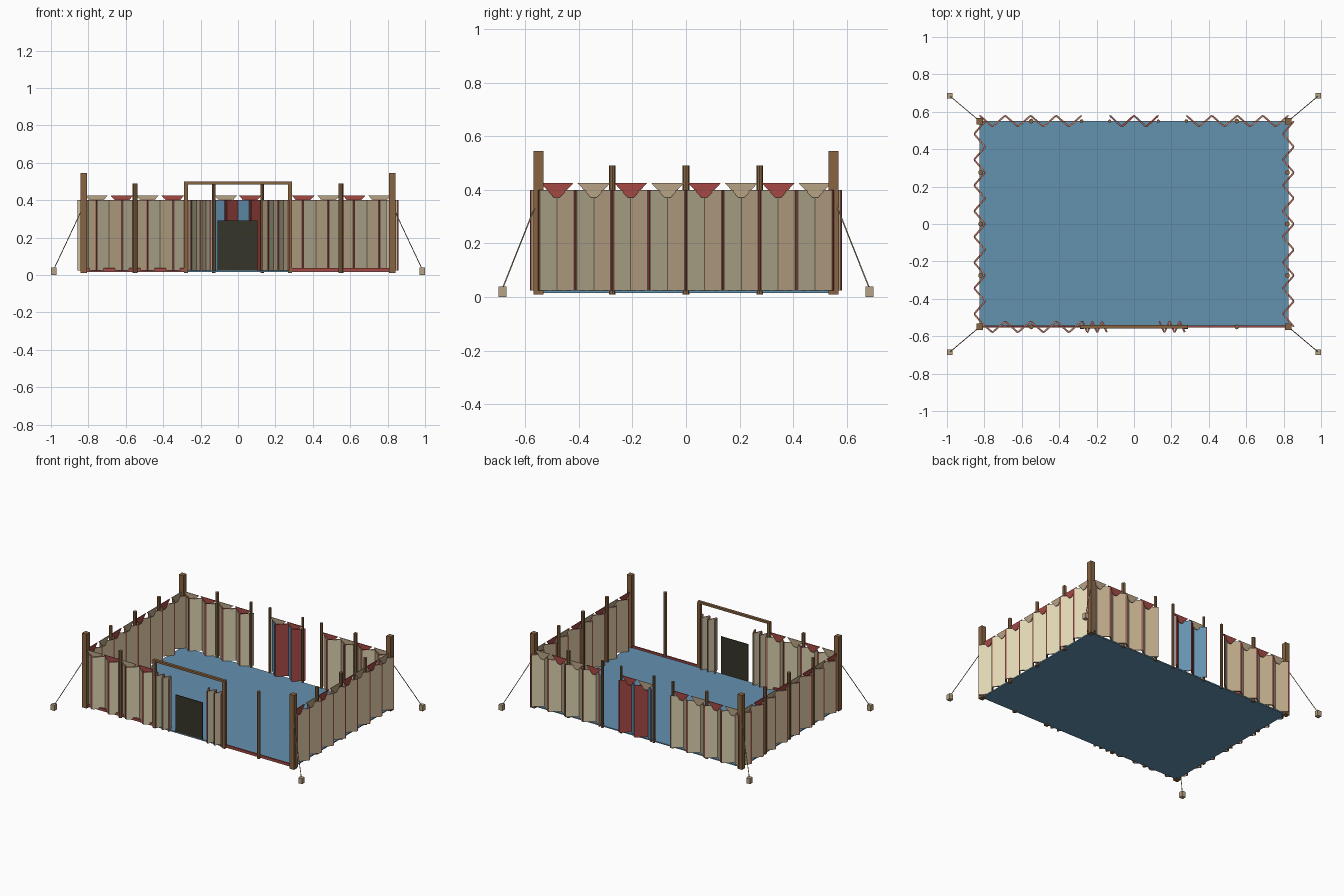
import bpy, bmesh, math
from mathutils import Vector, Matrix

if "Cube" in bpy.data.objects:
    bpy.data.objects.remove(bpy.data.objects["Cube"])


def lin(c):
    c /= 255
    return c / 12.92 if c <= 0.04045 else ((c + 0.055) / 1.055) ** 2.4


def material(name, rgb):
    m = bpy.data.materials.new(name)
    m.diffuse_color = (*[lin(c) for c in rgb], 1)
    m.use_nodes = True
    m.node_tree.nodes["Principled BSDF"].inputs["Base Color"].default_value = m.diffuse_color
    return m


MATS = [material("cream cloth", (222, 212, 178)), material("tan cloth", (185, 164, 134)),
        material("red cloth", (165, 73, 68)), material("blue cloth", (100, 146, 176)),
        material("brown wood", (137, 101, 66)), material("dark screen", (53, 53, 41))]
CREAM, TAN, RED, BLUE, WOOD, DARK = range(6)


def finish(bm, name):
    me = bpy.data.meshes.new(name)
    bmesh.ops.recalc_face_normals(bm, faces=bm.faces)
    bm.to_mesh(me)
    bm.free()
    for m in MATS:
        me.materials.append(m)
    ob = bpy.data.objects.new(name, me)
    bpy.context.collection.objects.link(ob)
    return ob


def add_box(bm, centre, size, mat, angle=0.0):
    M = (Matrix.Translation(centre) @ Matrix.Rotation(angle, 4, 'Z')
         @ Matrix.Diagonal((*size, 1)))
    for v in bmesh.ops.create_cube(bm, size=1, matrix=M)["verts"]:
        for f in v.link_faces:
            f.material_index = mat


def box(name, centre, size, mat):
    bm = bmesh.new()
    add_box(bm, centre, size, mat)
    return finish(bm, name)


def rod(name, a, b, radius, sides, mat):
    a, b = Vector(a), Vector(b)
    d = b - a
    M = Matrix.Translation((a + b) / 2) @ d.to_track_quat('Z', 'Y').to_matrix().to_4x4()
    bm = bmesh.new()
    bmesh.ops.create_cone(bm, cap_ends=True, segments=sides, radius1=radius,
                          radius2=radius, depth=d.length, matrix=M)
    for f in bm.faces:
        f.material_index = mat
    return finish(bm, name)


def pleats(name, start, end, n, outward, first_out, colours, flags=None):
    """Folded cloth wall: red core with coloured plates on both sides, flags on top."""
    a, b, o = Vector((*start, 0)), Vector((*end, 0)), Vector((*outward, 0))
    bm = bmesh.new()
    pts = [a.lerp(b, k / n) + o * (0.03 if (k % 2 == 0) == first_out else -0.03)
           for k in range(n + 1)]
    for k in range(n):
        p, q = pts[k], pts[k + 1]
        d, mid = q - p, (p + q) / 2
        ang = math.atan2(d.y, d.x)
        side = Vector((-d.y, d.x, 0)).normalized()
        add_box(bm, mid + Vector((0, 0, 0.212)), (d.length + 0.002, 0.004, 0.375), RED, ang)
        for s in (-1, 1):
            add_box(bm, mid + side * s * 0.0035 + Vector((0, 0, 0.2115)),
                    (d.length * 0.92, 0.003, 0.373), colours[k % 2], ang)
    # hanging triangular flags along the wall line
    if flags:
        run = (b - a).normalized()
        for i, k in enumerate(range(1, n, 2)):
            c = a.lerp(b, k / n)
            tri = [c - run * 0.061 + Vector((0, 0, 0.425)),
                   c + run * 0.061 + Vector((0, 0, 0.425)),
                   c + run * 0.012 + Vector((0, 0, 0.372)),
                   c - run * 0.012 + Vector((0, 0, 0.372))]
            layers = [[bm.verts.new(v + o * t) for v in tri] for t in (-0.002, 0.002)]
            faces = [bm.faces.new(l) for l in layers]
            for j in range(4):
                m = (j + 1) % 4
                faces.append(bm.faces.new((layers[0][j], layers[0][m],
                                           layers[1][m], layers[1][j])))
            for f in faces:
                f.material_index = flags[i % 2]
    return finish(bm, name)


X, Y = 0.825, 0.55

# floor sheet
box("floor", (0, 0, 0.02), (2 * X, 2 * Y, 0.008), BLUE)

# corner posts, guy ropes and stakes
for sx in (-1, 1):
    for sy in (-1, 1):
        box("corner_post", (sx * X, sy * Y, 0.278), (0.036, 0.036, 0.535), WOOD)
        box("stake", (sx * 0.985, sy * 0.685, 0.02), (0.03, 0.03, 0.04), TAN)
        rod("guy_rope", (sx * X, sy * Y, 0.37), (sx * 0.985, sy * 0.685, 0.03), 0.0025, 6, TAN)


# intermediate wall posts
def post(x, y, r=0.013):
    rod("wall_post", (x, y, 0.01), (x, y, 0.49), r, 8, WOOD)


for sx in (-1, 1):
    for y in (-0.275, 0, 0.275):
        post(sx * 0.82, y)
    post(sx * 0.55, -Y)
    post(sx * 0.55, Y)
    post(sx * 0.28, Y, 0.010)
    post(sx * 0.13, Y, 0.009)
    box("entrance_post", (sx * 0.277, -Y, 0.25), (0.022, 0.022, 0.48), WOOD)
    # sill rail either side of the entrance
    box("sill_rail", (sx * 0.55, -0.548, 0.028), (0.54, 0.012, 0.018), RED)

# entrance beam and screen
box("entrance_beam", (0, -Y, 0.492), (0.575, 0.02, 0.015), WOOD)
box("entrance_screen", (-0.002, -Y, 0.158), (0.215, 0.006, 0.266), DARK)

# pleated cloth walls
pleats("right_wall", (X, -Y), (X, Y), 16, (1, 0), True, (CREAM, TAN), (RED, TAN))
pleats("left_wall", (-X, -Y), (-X, Y), 16, (-1, 0), False, (CREAM, TAN), (RED, TAN))
pleats("front_wall", (-X, -Y), (-0.28, -Y), 8, (0, -1), False, (TAN, CREAM), (TAN, RED))
pleats("back_wall_left", (-X, Y), (-0.28, Y), 8, (0, 1), True, (TAN, CREAM), (TAN, RED))
pleats("back_wall_right", (0.28, Y), (X, Y), 8, (0, 1), True, (TAN, CREAM), (RED, TAN))
pleats("back_curtain", (-0.13, Y), (0.13, Y), 4, (0, 1), True, (BLUE, RED), (TAN, RED))
# gathered entrance curtains
pleats("entrance_curtain_left", (-0.275, -Y), (-0.145, -Y), 5, (0, -1), False, (TAN, CREAM))
pleats("entrance_curtain_right", (0.135, -Y), (0.272, -Y), 5, (0, -1), False, (TAN, CREAM))
